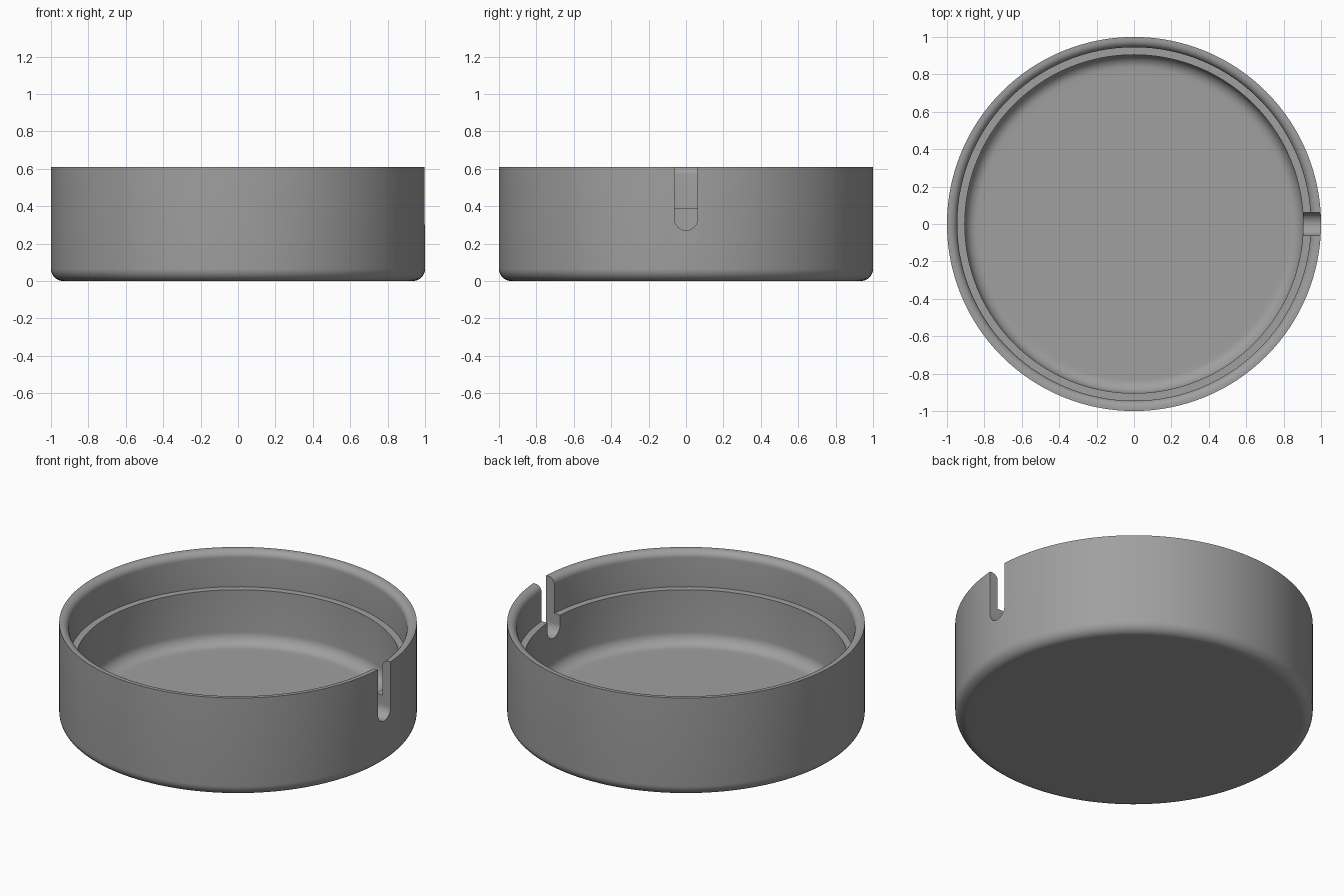
import bpy, bmesh, math

if "Cube" in bpy.data.objects:
    bpy.data.objects.remove(bpy.data.objects["Cube"])

SEGMENTS = 128
HEIGHT = 0.61

grey = bpy.data.materials.new("mid grey")
grey.diffuse_color = (0.35, 0.35, 0.35, 1)
grey.use_nodes = True
grey.node_tree.nodes["Principled BSDF"].inputs["Base Color"].default_value = grey.diffuse_color


def arc(cx, cz, radius, start, end, steps=8):
    """Points on a fillet, angles in degrees."""
    angles = [math.radians(start + (end - start) * i / steps) for i in range(steps + 1)]
    return [(cx + radius * math.cos(a), cz + radius * math.sin(a)) for a in angles]


def make_object(name, bm):
    bmesh.ops.recalc_face_normals(bm, faces=bm.faces)
    mesh = bpy.data.meshes.new(name)
    bm.to_mesh(mesh)
    bm.free()
    obj = bpy.data.objects.new(name, mesh)
    bpy.context.collection.objects.link(obj)
    mesh.materials.append(grey)
    return obj


def lathe(name, profile):
    """Revolve an (r, z) profile about z and cap both ends."""
    bm = bmesh.new()
    rings = []
    for r, z in profile:
        rings.append([bm.verts.new((r * math.cos(2 * math.pi * i / SEGMENTS),
                                    r * math.sin(2 * math.pi * i / SEGMENTS), z))
                      for i in range(SEGMENTS)])
    for a, b in zip(rings, rings[1:]):
        for i in range(SEGMENTS):
            j = (i + 1) % SEGMENTS
            bm.faces.new((a[i], a[j], b[j], b[i]))
    bm.faces.new(rings[0])
    bm.faces.new(rings[-1])
    return make_object(name, bm)


# Bowl: rounded base, rounded inner lip, stepped ledge, filleted floor
profile = [(0.90, 0.0)]
profile += arc(0.935, 0.065, 0.065, -90, 0)
profile += [(1.0, HEIGHT)]
profile += arc(0.985, HEIGHT - 0.04, 0.04, 90, 180)
profile += [(0.945, 0.39), (0.905, 0.39)]
profile += arc(0.835, 0.13, 0.07, 0, -90)
profile += [(0.80, 0.06)]
bowl = lathe("bowl", profile)

# Slot cutter: round-bottomed notch through the right wall
bm = bmesh.new()
outline = [(0.062, 0.8)] + arc(0, 0.333, 0.062, 0, -180, 20) + [(-0.062, 0.8)]
face = bm.faces.new([bm.verts.new((0.7, y, z)) for y, z in outline])
extruded = bmesh.ops.extrude_face_region(bm, geom=[face])["geom"]
bmesh.ops.translate(bm, vec=(0.5, 0, 0),
                    verts=[g for g in extruded if isinstance(g, bmesh.types.BMVert)])
cutter = make_object("slot_cutter", bm)

# Cut the slot, then smooth everything but the hard edges
cut = bowl.modifiers.new("slot", 'BOOLEAN')
cut.operation = 'DIFFERENCE'
cut.solver = 'EXACT'
cut.object = cutter
bpy.context.view_layer.objects.active = bowl
bowl.select_set(True)
bpy.ops.object.modifier_apply(modifier=cut.name)
bpy.data.objects.remove(cutter)
bpy.ops.object.shade_smooth_by_angle(angle=math.radians(30))
